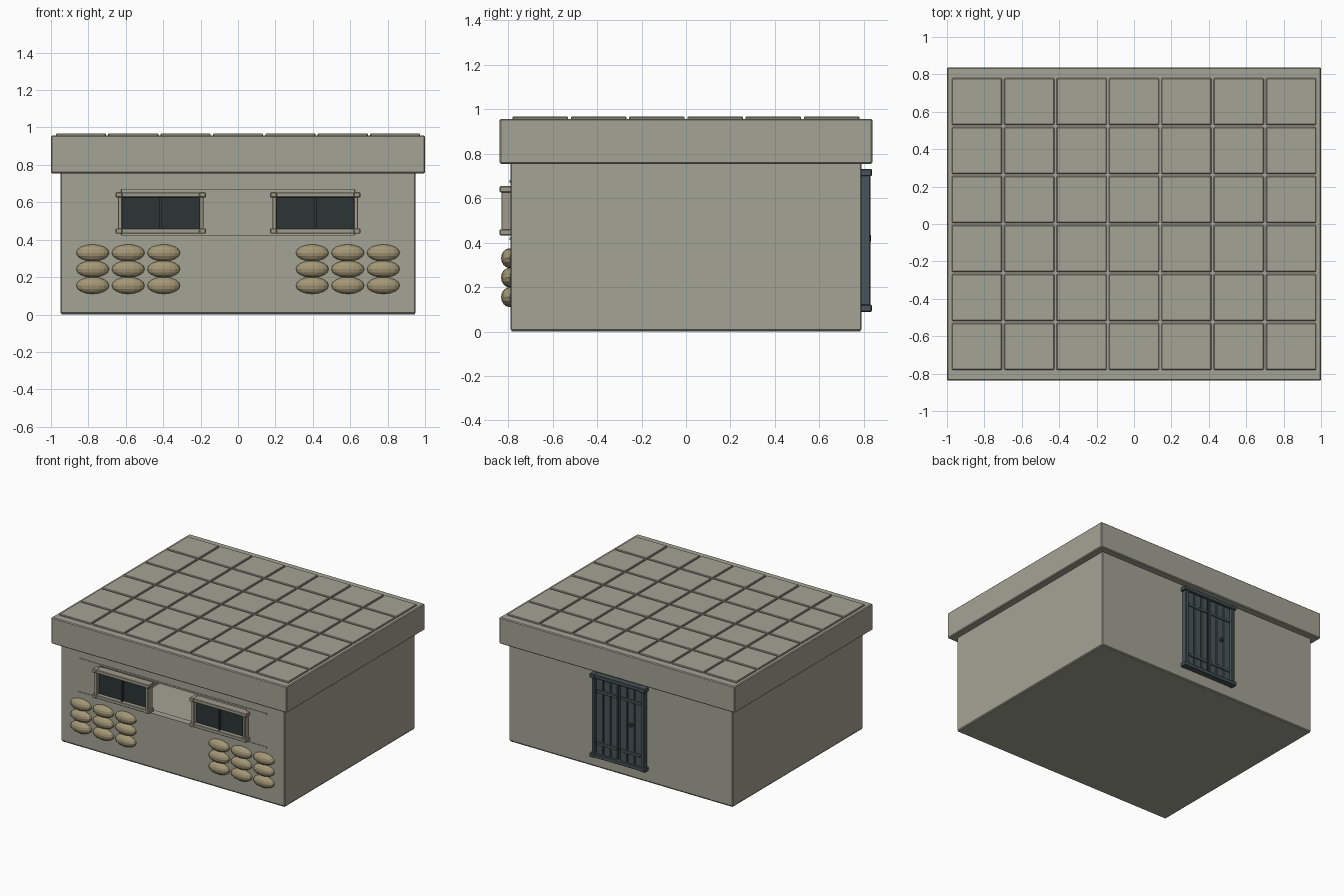
import bpy
import math

cube = bpy.data.objects.get("Cube")
if cube:
    bpy.data.objects.remove(cube, do_unlink=True)


def material(name, r, g, b):
    m = bpy.data.materials.new(name)
    m.use_nodes = True
    m.diffuse_color = (r, g, b, 1)
    m.node_tree.nodes["Principled BSDF"].inputs["Base Color"].default_value = (r, g, b, 1)
    return m


concrete = material("concrete", 0.37, 0.37, 0.30)
trim = material("window_trim", 0.35, 0.33, 0.26)
glass = material("dark_glass", 0.025, 0.035, 0.034)
steel = material("blue_grey_steel", 0.068, 0.092, 0.10)
dark_steel = material("dark_steel", 0.03, 0.04, 0.045)
canvas = material("sandbag_canvas", 0.37, 0.31, 0.18)


def box(name, x, y, z, mat, bevel=0.0):
    """Box from (min, max) spans along each axis."""
    bpy.ops.mesh.primitive_cube_add(size=1)
    ob = bpy.context.object
    ob.name = name
    for v in ob.data.vertices:
        v.co = [s[0] if c < 0 else s[1] for c, s in zip(v.co, (x, y, z))]
    ob.data.materials.append(mat)
    if bevel:
        mod = ob.modifiers.new("bevel", "BEVEL")
        mod.width = bevel
        mod.segments = 1
    return ob


def cut(target, cutter):
    mod = target.modifiers.new("cut", "BOOLEAN")
    mod.object = cutter
    mod.operation = "DIFFERENCE"
    mod.solver = "EXACT"
    bpy.context.view_layer.objects.active = target
    bpy.ops.object.modifier_apply(modifier=mod.name)
    bpy.data.objects.remove(cutter, do_unlink=True)


# Hollow body with one long firing slit in the front wall
body = box("walls", (-0.95, 0.95), (-0.79, 0.79), (0.005, 0.758), concrete)
cut(body, box("room_cutter", (-0.89, 0.89), (-0.73, 0.73), (0.04, 0.74), concrete))
cut(body, box("slit_cutter", (-0.62, 0.62), (-0.9, -0.7), (0.42, 0.675), concrete))
edge = body.modifiers.new("bevel", "BEVEL")
edge.width = 0.005
edge.segments = 1
box("base_slab", (-0.945, 0.945), (-0.785, 0.785), (0, 0.03), concrete)

# Thin strips above and below the slit
for name, z in (("slit_lintel", 0.675), ("slit_sill", 0.418)):
    box(name, (-0.8, 0.8), (-0.794, -0.75), (z - 0.006, z + 0.006), concrete)

# Overhanging roof with a grid of shallow slabs
box("roof", (-1, 1), (-0.838, 0.838), (0.755, 0.957), concrete, 0.006)
for i in range(7):
    for j in range(6):
        cx, cy = (i - 3) * 0.28, (j - 2.5) * 0.262
        box("roof_slab", (cx - 0.134, cx + 0.134), (cy - 0.125, cy + 0.125),
            (0.94, 0.968), concrete, 0.004)

# Windows: pane, jambs, rails, corner blocks and mullion
for side in (-1, 1):
    c = side * 0.413
    box("window_pane", (c - 0.22, c + 0.22), (-0.802, -0.77), (0.435, 0.65), glass)
    box("window_mullion", (c - 0.006, c + 0.006), (-0.82, -0.79), (0.45, 0.64), dark_steel)
    for s in (-1, 1):
        jamb = sorted((c + s * 0.206, c + s * 0.228))
        box("window_jamb", jamb, (-0.83, -0.77), (0.44, 0.65), trim, 0.003)
        z = 0.543 + s * 0.097
        box("window_rail", (c - 0.23, c + 0.23), (-0.834, -0.77), (z - 0.013, z + 0.013), trim, 0.003)
        for t in (-1, 1):
            x = c + t * 0.223
            box("window_corner", (x - 0.018, x + 0.018), (-0.838, -0.77),
                (z - 0.014, z + 0.014), trim, 0.004)

# Sandbags: three rows of three on each side
for side in (-1, 1):
    for x in (0.397, 0.587, 0.777):
        for z in (0.155, 0.243, 0.33):
            bpy.ops.mesh.primitive_uv_sphere_add(segments=16, ring_count=8, radius=1,
                                                 location=(side * x, -0.792, z))
            bag = bpy.context.object
            bag.name = "sandbag"
            bag.scale = (0.088, 0.04, 0.045)
            bag.data.materials.append(canvas)

# Double steel door on the back wall
box("door_backing", (-0.21, 0.21), (0.77, 0.802), (0.1, 0.72), dark_steel)
for s in (-1, 1):
    box("door_jamb", sorted((s * 0.195, s * 0.222)), (0.78, 0.83), (0.095, 0.725), steel, 0.004)
    z = 0.41 + s * 0.305
    box("door_rail", (-0.225, 0.225), (0.78, 0.832), (z - 0.014, z + 0.014), steel, 0.004)
    for t in (-1, 1):
        x = t * 0.215
        box("door_corner", (x - 0.02, x + 0.02), (0.78, 0.837), (z - 0.016, z + 0.016), steel, 0.004)
    # planks and straps of each leaf
    for k in range(3):
        x = s * (0.04 + k * 0.062)
        box("door_plank", (x - 0.028, x + 0.028), (0.79, 0.814), (0.115, 0.705), steel, 0.003)
    for zs in (0.2, 0.6):
        box("door_strap", sorted((s * 0.014, s * 0.19)), (0.8, 0.82), (zs - 0.012, zs + 0.012), steel, 0.003)

# Door knob
bpy.ops.mesh.primitive_cylinder_add(vertices=12, radius=0.014, depth=0.03,
                                    location=(-0.11, 0.818, 0.42),
                                    rotation=(math.pi / 2, 0, 0))
knob = bpy.context.object
knob.name = "door_knob"
knob.data.materials.append(dark_steel)
